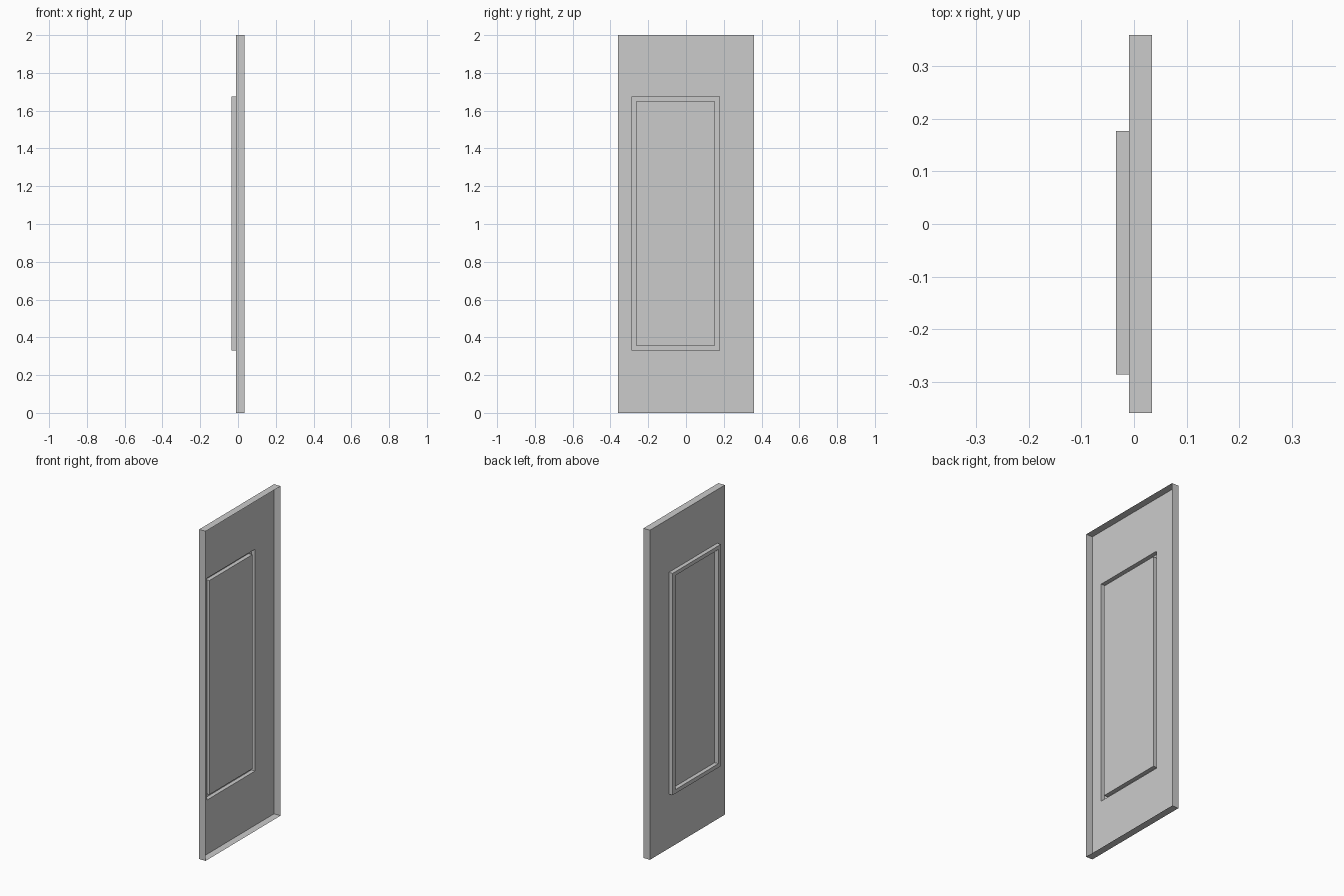
import bpy
import bmesh

if "Cube" in bpy.data.objects:
    bpy.data.objects.remove(bpy.data.objects["Cube"])

# Nested rectangular outlines, from the open back rim to the centre field:
# (x depth, y min, y max, z min, z max)
BACK, FACE, RAISED = 0.034, -0.0095, -0.034
PANEL = (-0.359, 0.359, 0.0, 2.0)
TRIM_OUT = (-0.286, 0.177, 0.329, 1.675)
TRIM_IN = (-0.261, 0.151, 0.353, 1.652)
OUTLINES = [
    (BACK, *PANEL), (FACE, *PANEL),              # door skin side walls
    (FACE, *TRIM_OUT), (RAISED, *TRIM_OUT),      # outer wall of hollow moulding
    (RAISED, *TRIM_IN), (FACE, *TRIM_IN),        # inner wall of moulding
]


def rect_loop(bm, x, y0, y1, z0, z1):
    corners = [(y0, z0), (y1, z0), (y1, z1), (y0, z1)]
    return [bm.verts.new((x, y, z)) for y, z in corners]


bm = bmesh.new()
loops = [rect_loop(bm, *outline) for outline in OUTLINES]

# Bands between consecutive outlines (the back stays open)
for a, b in zip(loops, loops[1:]):
    for i in range(4):
        j = (i + 1) % 4
        bm.faces.new((a[j], a[i], b[i], b[j]))

# Flat field inside the moulding
bm.faces.new(loops[-1][::-1])

mesh = bpy.data.meshes.new("door_panel")
bm.to_mesh(mesh)
bm.free()
bpy.context.collection.objects.link(bpy.data.objects.new("door_panel", mesh))
